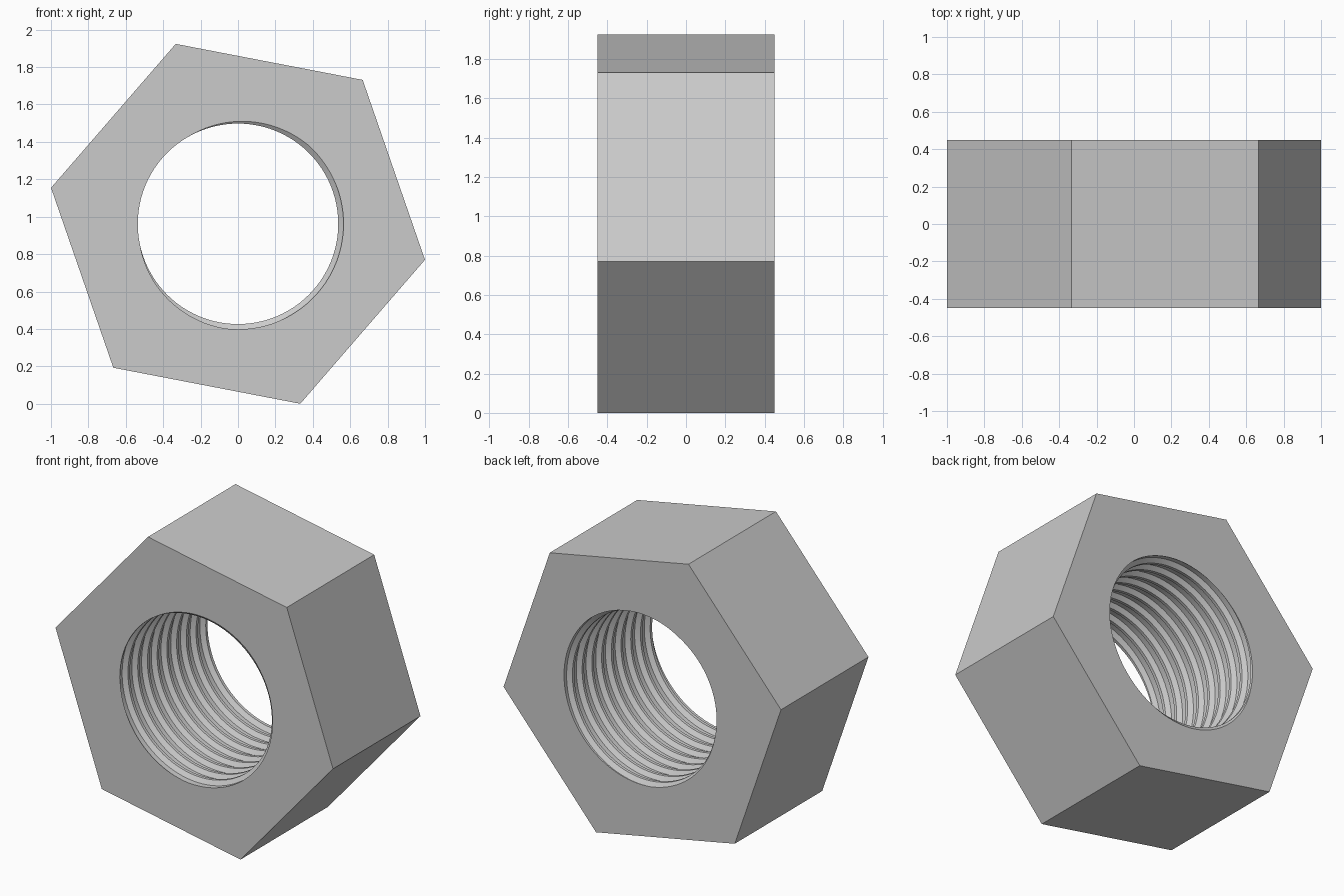
import bpy, bmesh
from math import cos, sin, radians, tau

cube = bpy.data.objects.get("Cube")
if cube:
    bpy.data.objects.remove(cube, do_unlink=True)

HALF = 0.45                 # half thickness
CZ = 0.962                  # bore axis height
HEX_R, HEX_TURN = 1.018, radians(-10.9)
PITCH, SEGMENTS = 0.1, 96
CREST, ROOT = 0.536, 0.564
START = 1 / 3               # turn at which the crest meets the front face
# One thread pitch: fraction along the pitch, radius
PROFILE = [(0, CREST), (0.2, CREST), (0.4, ROOT), (0.8, ROOT)]

bm = bmesh.new()


def polar(radius, angle, y):
    return bm.verts.new((radius * cos(angle), y, CZ + radius * sin(angle)))


# Threaded bore: a trapezoid profile swept around a right-hand helix
columns = []
for i in range(SEGMENTS):
    turn = i / SEGMENTS
    columns.append([polar(r, tau * turn, -HALF + PITCH * (k + f - turn + START))
                    for k in range(-2, 12) for f, r in PROFILE])
step = len(PROFILE)
for i, col in enumerate(columns):
    last = i == SEGMENTS - 1
    nxt = columns[0] if last else columns[i + 1]
    shift = step if last else 0
    for m in range(shift, len(col) - 1):
        bm.faces.new((col[m], col[m + 1], nxt[m + 1 - shift], nxt[m - shift]))

# Trim the thread flush with both end faces
for side in (-1, 1):
    bmesh.ops.bisect_plane(bm, geom=bm.verts[:] + bm.edges[:] + bm.faces[:],
                           dist=1e-6, plane_co=(0, side * HALF, 0),
                           plane_no=(0, side, 0), clear_outer=True)

# Six outer flats
rings = [[polar(HEX_R, HEX_TURN + tau * i / 6, y) for i in range(6)]
         for y in (-HALF, HALF)]
for i in range(6):
    j = (i + 1) % 6
    bm.faces.new((rings[0][i], rings[0][j], rings[1][j], rings[1][i]))

# End faces between the hexagon and the bore
for y in (-HALF, HALF):
    rim = [e for e in bm.edges if e.is_boundary
           and all(abs(v.co.y - y) < 1e-4 for v in e.verts)]
    bmesh.ops.triangle_fill(bm, edges=rim, use_beauty=True,
                            use_dissolve=False, normal=(0, y, 0))
bmesh.ops.recalc_face_normals(bm, faces=bm.faces[:])

mesh = bpy.data.meshes.new("hex_nut")
bm.to_mesh(mesh)
bm.free()
nut = bpy.data.objects.new("hex_nut", mesh)
bpy.context.collection.objects.link(nut)

for obj in bpy.context.selected_objects:
    obj.select_set(False)
nut.select_set(True)
bpy.context.view_layer.objects.active = nut
bpy.ops.object.shade_smooth_by_angle(angle=radians(25))
